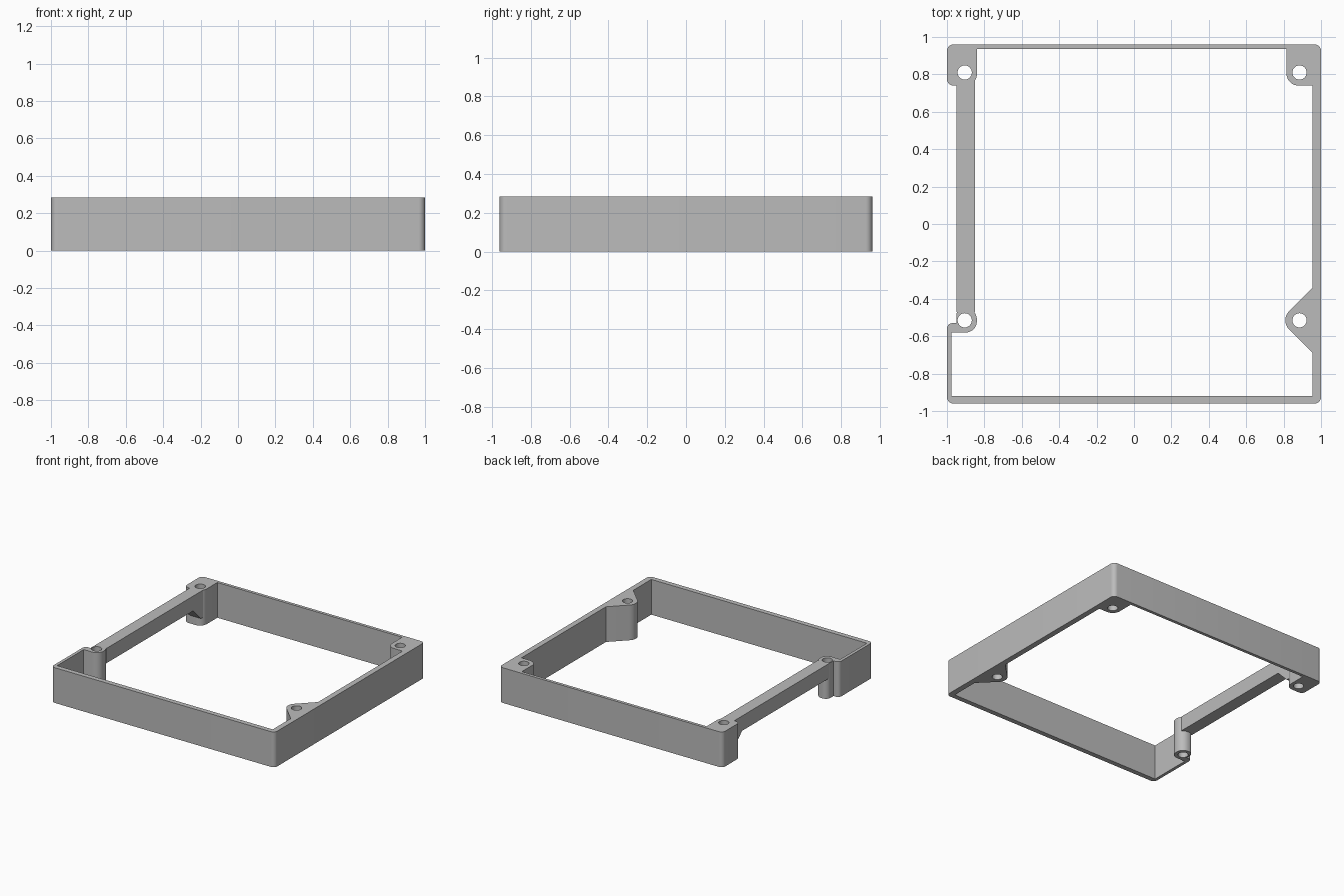
import bpy, bmesh, math
from mathutils import Vector

cube = bpy.data.objects.get("Cube")
if cube:
    bpy.data.objects.remove(cube, do_unlink=True)

HEIGHT = 0.285
grey = bpy.data.materials.new("plain grey")
grey.use_nodes = True
color = (0.5, 0.5, 0.5, 1)
grey.diffuse_color = color
grey.node_tree.nodes["Principled BSDF"].inputs["Base Color"].default_value = color


def rounded(corners, steps=8):
    """Replace each (x, y, radius) corner by a tangent arc."""
    points = []
    for i, (x, y, r) in enumerate(corners):
        p = Vector((x, y))
        if r == 0:
            points.append(p)
            continue
        a = (Vector(corners[i - 1][:2]) - p).normalized()
        b = (Vector(corners[(i + 1) % len(corners)][:2]) - p).normalized()
        half = a.angle(b) / 2
        center = p + (a + b).normalized() * r / math.sin(half)
        start = p + a * r / math.tan(half) - center
        end = p + b * r / math.tan(half) - center
        sweep = start.angle_signed(end)
        for k in range(steps + 1):
            t = -sweep * k / steps
            c, s = math.cos(t), math.sin(t)
            points.append(center + Vector((start.x * c - start.y * s,
                                           start.x * s + start.y * c)))
    return points


def circle(x, y, r, n=32):
    return [Vector((x + r * math.cos(math.tau * k / n), y + r * math.sin(math.tau * k / n)))
            for k in range(n)]


def finish(name, bm):
    bmesh.ops.remove_doubles(bm, verts=bm.verts, dist=0.0003)
    bmesh.ops.recalc_face_normals(bm, faces=bm.faces)
    mesh = bpy.data.meshes.new(name)
    bm.to_mesh(mesh)
    bm.free()
    mesh.materials.clear()
    mesh.materials.append(grey)
    obj = bpy.data.objects.new(name, mesh)
    bpy.context.collection.objects.link(obj)
    bpy.ops.object.select_all(action='DESELECT')
    obj.select_set(True)
    bpy.context.view_layer.objects.active = obj
    bpy.ops.object.shade_smooth_by_angle(angle=math.radians(30))
    return obj


def extruded_outline(name, loops):
    """Filled outline with holes, extruded upward from the ground."""
    curve = bpy.data.curves.new(name + " outline", 'CURVE')
    curve.dimensions = '2D'
    curve.fill_mode = 'BOTH'
    curve.extrude = HEIGHT / 2
    for loop in loops:
        spline = curve.splines.new('POLY')
        spline.points.add(len(loop) - 1)
        for point, p in zip(spline.points, loop):
            point.co = (p.x, p.y, 0, 1)
        spline.use_cyclic_u = True
    temp = bpy.data.objects.new("outline helper", curve)
    bpy.context.collection.objects.link(temp)
    graph = bpy.context.evaluated_depsgraph_get()
    mesh = bpy.data.meshes.new_from_object(temp.evaluated_get(graph))
    bm = bmesh.new()
    bm.from_mesh(mesh)
    bmesh.ops.translate(bm, verts=bm.verts, vec=(0, 0, HEIGHT / 2))
    bpy.data.objects.remove(temp, do_unlink=True)
    bpy.data.meshes.remove(mesh)
    return finish(name, bm)


# Open frame wall with its four screw bosses
R = 0.035
frame = rounded([
    (-1, -.96, R), (1, -.96, R), (1, .96, R), (-1, .96, R),
    # back right boss and back wall
    (-1, .74, R), (-.84, .74, .06), (-.84, .935, 0), (.815, .935, 0),
    # back left boss and side wall
    (.815, .74, .065), (.955, .74, 0), (.955, -.34, 0),
    # triangular boss
    (.78, -.515, .07), (.955, -.69, 0), (.955, -.92, 0),
    # front wall and front right boss
    (-.975, -.92, 0), (-.975, -.58, 0), (-.84, -.58, .06),
    (-.84, -.45, .06), (-.95, -.45, .04), (-.95, -.53, 0), (-1, -.53, .03),
])
holes = [circle(x, y, .038) for x in (-.905, .885) for y in (.81, -.515)]
extruded_outline("frame", [frame] + holes)

# Raised side bar with a sloped support at the back
bm = bmesh.new()
low = 0.165
profile = [(-.47, HEIGHT), (-.47, low), (.64, low), (.74, .065), (.765, .065), (.765, HEIGHT)]
face = bm.faces.new([bm.verts.new((-.95, y, z)) for y, z in profile])
side = bmesh.ops.extrude_face_region(bm, geom=[face])
bmesh.ops.translate(bm, vec=(.1, 0, 0),
                    verts=[g for g in side["geom"] if isinstance(g, bmesh.types.BMVert)])
finish("side_bar", bm)
